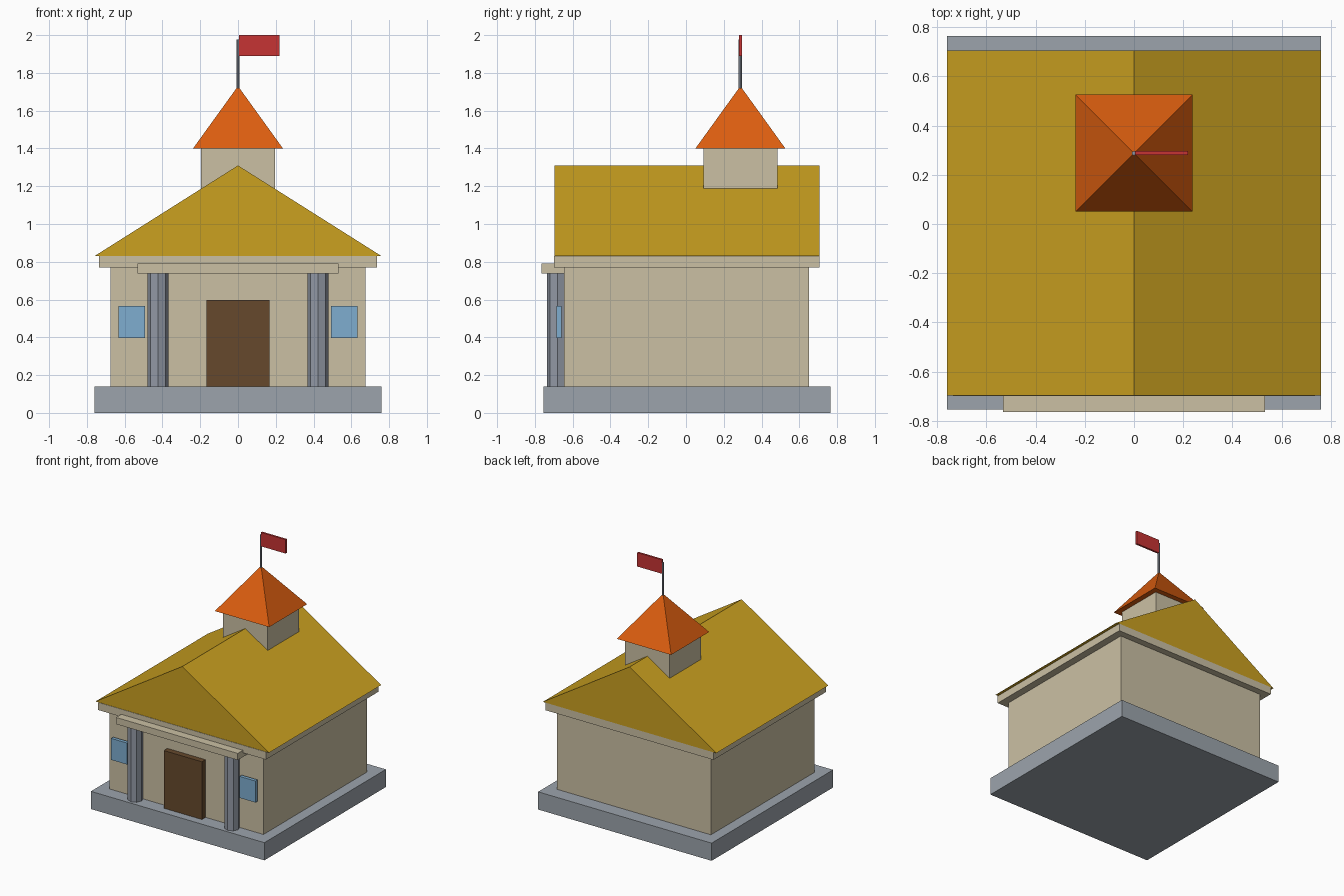
import bpy, bmesh, math

if "Cube" in bpy.data.objects:
    bpy.data.objects.remove(bpy.data.objects["Cube"])


def material(name, rgb):
    lin = [c / 255 / 12.92 if c / 255 <= 0.04045 else ((c / 255 + 0.055) / 1.055) ** 2.4 for c in rgb]
    m = bpy.data.materials.new(name)
    m.diffuse_color = (*lin, 1)
    m.use_nodes = True
    m.node_tree.nodes["Principled BSDF"].inputs["Base Color"].default_value = m.diffuse_color
    return m


stone = material("stone grey", (156, 164, 172))
steel = material("column grey", (146, 153, 165))
cream = material("cream wall", (203, 192, 164))
gold = material("gold roof", (203, 161, 32))
orange = material("orange spire", (220, 94, 15))
brown = material("brown door", (102, 73, 44))
blue = material("blue glass", (126, 174, 208))
red = material("red flag", (198, 52, 52))


def finish(name, bm, mat):
    bmesh.ops.recalc_face_normals(bm, faces=bm.faces)
    mesh = bpy.data.meshes.new(name)
    bm.to_mesh(mesh)
    bm.free()
    mesh.materials.append(mat)
    obj = bpy.data.objects.new(name, mesh)
    bpy.context.collection.objects.link(obj)
    return obj


def box(name, x, y, z, mat):
    bm = bmesh.new()
    bmesh.ops.create_cube(bm, size=1)
    for v in bm.verts:
        v.co = [r[0] if c < 0 else r[1] for c, r in zip(v.co, (x, y, z))]
    return finish(name, bm, mat)


def cone(name, sides, r1, r2, centre, z, mat, turn=0.0):
    bm = bmesh.new()
    bmesh.ops.create_cone(bm, cap_ends=True, segments=sides, radius1=r1, radius2=r2, depth=z[1] - z[0])
    c, s = math.cos(turn), math.sin(turn)
    for v in bm.verts:
        px, py, pz = v.co
        v.co = (c * px - s * py + centre[0], s * px + c * py + centre[1], pz + sum(z) / 2)
    bmesh.ops.remove_doubles(bm, verts=bm.verts, dist=1e-5)
    return finish(name, bm, mat)


# Plinth, walls and cornice
box("plinth", (-0.76, 0.76), (-0.755, 0.765), (0, 0.14), stone)
box("walls", (-0.675, 0.675), (-0.645, 0.652), (0.14, 0.77), cream)
box("cornice", (-0.735, 0.735), (-0.70, 0.706), (0.77, 0.83), cream)

# Gable roof: triangle profile extruded front to back
bm = bmesh.new()
tri = bm.faces.new([bm.verts.new((x, -0.697, z)) for x, z in ((-0.76, 0.83), (0.76, 0.83), (0, 1.31))])
ext = bmesh.ops.extrude_face_region(bm, geom=[tri])
for v in ext["geom"]:
    if isinstance(v, bmesh.types.BMVert):
        v.co.y = 0.706
finish("gable_roof", bm, gold)

# Tower, spire, pole and flag
TY = 0.288
box("tower", (-0.195, 0.195), (TY - 0.196, TY + 0.196), (1.10, 1.40), cream)
cone("spire", 4, 0.238 * math.sqrt(2), 0, (0, TY), (1.40, 1.73), orange, math.pi / 4)
cone("flag_pole", 8, 0.009, 0.009, (0, TY), (1.68, 1.977), steel)
box("flag", (0.004, 0.22), (TY - 0.008, TY + 0.008), (1.89, 2.0), red)

# Porch, door and windows
box("porch_beam", (-0.533, 0.533), (-0.765, -0.60), (0.737, 0.79), cream)
box("door", (-0.167, 0.167), (-0.69, -0.645), (0.14, 0.597), brown)
for side, s in (("left", -1), ("right", 1)):
    cone(side + "_column", 8, 0.056, 0.056, (s * 0.424, -0.68), (0.14, 0.74), steel)
    box(side + "_window", sorted((s * 0.493, s * 0.633)), (-0.685, -0.658), (0.397, 0.567), blue)
